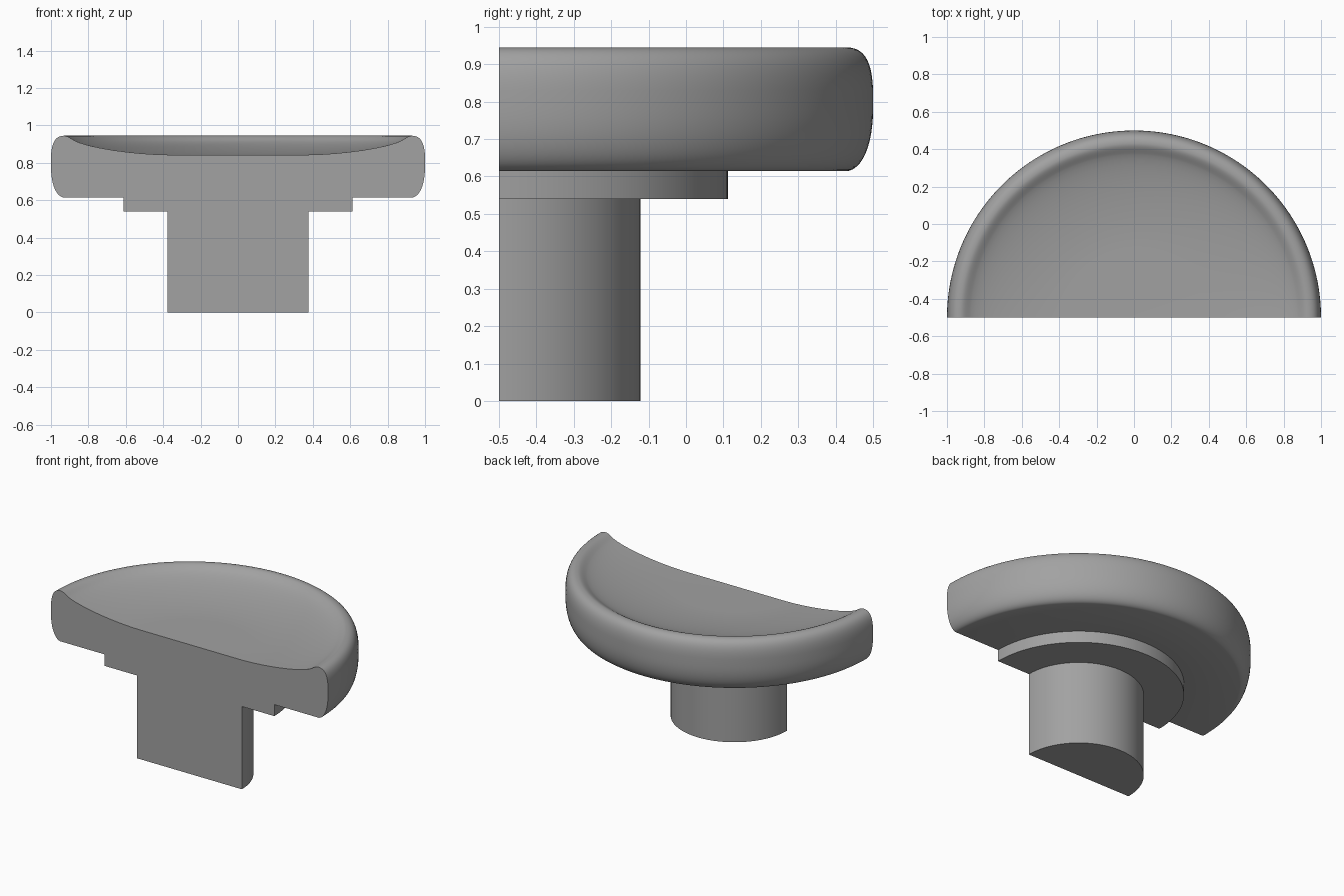
import bpy, bmesh, math
from mathutils import Vector
from mathutils.geometry import interpolate_bezier

if "Cube" in bpy.data.objects:
    bpy.data.objects.remove(bpy.data.objects["Cube"])

SEGMENTS = 96
CUT_Y = -0.5

grey = bpy.data.materials.new("plain grey")
grey.diffuse_color = (0.36, 0.36, 0.36, 1)
grey.use_nodes = True
grey.node_tree.nodes["Principled BSDF"].inputs["Base Color"].default_value = grey.diffuse_color


def curve(a, b, c, d, n=12):
    """Points of a Bezier arc in (radius, height)."""
    pts = interpolate_bezier(*[Vector((p[0], p[1], 0)) for p in (a, b, c, d)], n)
    return [(p.x, p.y) for p in pts]


def half_turned(name, profile):
    """Sweep a (radius, height) profile half a turn and close the flat cut."""
    bm = bmesh.new()
    rings = []
    for j in range(SEGMENTS + 1):
        a = math.pi * j / SEGMENTS
        rings.append([bm.verts.new((r * math.cos(a), CUT_Y + r * math.sin(a), z))
                      for r, z in profile])
    for r0, r1 in zip(rings, rings[1:]):
        for i in range(len(profile) - 1):
            bm.faces.new((r0[i], r1[i], r1[i + 1], r0[i + 1]))
    bm.faces.new(rings[0] + rings[-1][::-1])
    bmesh.ops.remove_doubles(bm, verts=bm.verts, dist=1e-5)
    mesh = bpy.data.meshes.new(name)
    bm.to_mesh(mesh)
    bm.free()
    mesh.materials.append(grey)
    obj = bpy.data.objects.new(name, mesh)
    bpy.context.collection.objects.link(obj)
    bpy.ops.object.select_all(action='DESELECT')
    obj.select_set(True)
    bpy.context.view_layer.objects.active = obj
    bpy.ops.object.shade_smooth_by_angle(angle=math.radians(30))
    return obj


# Stem and stepped collar
half_turned("stem", [(0, 0), (0.378, 0), (0.378, 0.54)])
half_turned("collar", [(0.378, 0.54), (0.612, 0.54), (0.612, 0.615)])

# Dished head: rounded outer wall, soft rim, shallow hollow with a flat middle
lower_edge = curve((0.935, 0.615), (0.975, 0.625), (1.0, 0.69), (1.0, 0.78))
upper_edge = curve((1.0, 0.83), (0.998, 0.91), (0.975, 0.945), (0.93, 0.945))
rim = curve((0.93, 0.945), (0.91, 0.945), (0.89, 0.927), (0.87, 0.917), 8)
hollow = curve((0.87, 0.917), (0.80, 0.883), (0.58, 0.846), (0.37, 0.843))
half_turned("dished_head", [(0.612, 0.615)] + lower_edge + upper_edge
            + rim[1:] + hollow[1:] + [(0, 0.843)])
